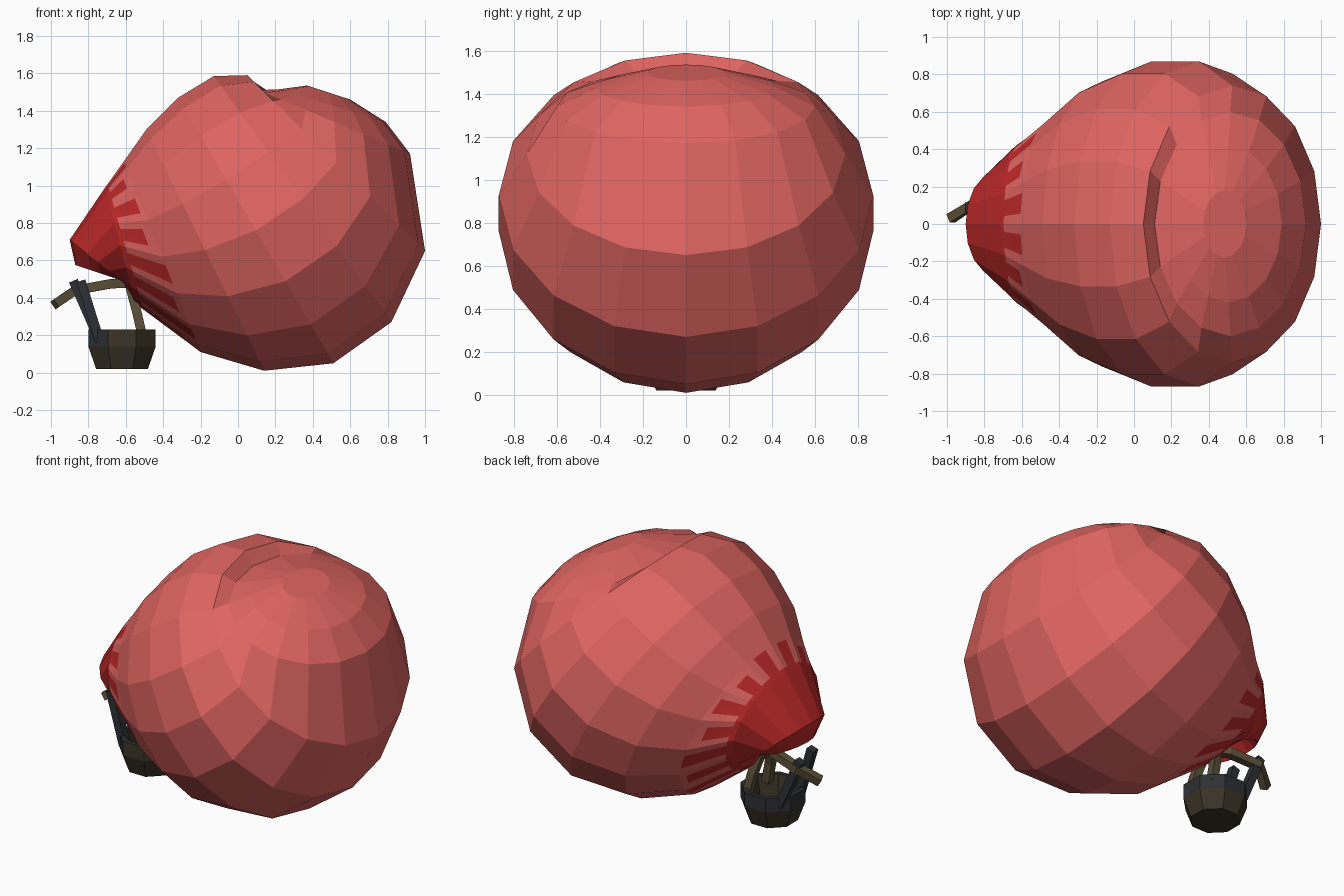
import bpy, bmesh, math
from mathutils import Vector

if "Cube" in bpy.data.objects:
    bpy.data.objects.remove(bpy.data.objects["Cube"])


def material(name, rgb):
    m = bpy.data.materials.new(name)
    m.diffuse_color = (*rgb, 1)
    m.use_nodes = True
    m.node_tree.nodes["Principled BSDF"].inputs["Base Color"].default_value = m.diffuse_color
    return m


PINK = material("faded pink cloth", (0.74, 0.13, 0.12))
RED = material("red cloth", (0.52, 0.022, 0.022))
WOOD = material("weathered wood", (0.10, 0.075, 0.038))
WICKER = material("dark wicker", (0.045, 0.034, 0.020))
SLATE = material("slate trim", (0.026, 0.029, 0.034))


def finish(bm, name, mats):
    mesh = bpy.data.meshes.new(name)
    bm.to_mesh(mesh)
    bm.free()
    for m in mats:
        mesh.materials.append(m)
    ob = bpy.data.objects.new(name, mesh)
    bpy.context.collection.objects.link(ob)
    return ob


# Collapsed envelope: tilted rings, each given by its upper and lower point (x, z) and half width
RINGS = [
    (-0.81, 0.63, -0.66, 0.55, 0.12),   # inside the mouth
    (-0.87, 0.575, -0.60, 0.485, 0.19),  # lip
    (-0.90, 0.71, -0.60, 0.47, 0.27),
    (-0.71, 0.99, -0.55, 0.37, 0.42),
    (-0.61, 1.13, -0.20, 0.11, 0.58),
    (-0.49, 1.30, 0.14, 0.01, 0.76),
    (-0.32, 1.47, 0.51, 0.05, 0.87),
    (-0.13, 1.585, 0.82, 0.27, 0.87),
    (0.05, 1.59, 1.00, 0.65, 0.74),
    (0.11, 1.51, 0.92, 1.17, 0.60),     # sunken crown behind the fold
    (0.22, 1.515, 0.79, 1.34, 0.42),
    (0.37, 1.535, 0.60, 1.46, 0.18),
]
SIDES = 16
FINE = 8          # subdivision of the band with the painted fingers
FINGER_BAND = 3


def ring_points(r):
    top, low = Vector((r[0], 0, r[1])), Vector((r[2], 0, r[3]))
    pts = []
    for i in range(SIDES):
        a = math.tau * i / SIDES
        pts.append((top + low) / 2 + (top - low) / 2 * math.cos(a)
                   + Vector((0, r[4] * math.sin(a), 0)))
    return pts


def finger_reach(i, s):
    # rounded painted fingers, one on each side of the ring, of varied length
    wave = abs(math.sin(math.pi * s))
    k = min(i, SIDES - 1 - i)
    tip = (0.95, 0.7, 0.9, 0.75, 1.0, 0.85, 1.0, 0.8)[k]
    return 0.1 + (tip - 0.1) * (1 if wave > 0.75 else 0.75 if wave > 0.6 else 0)


bm = bmesh.new()
rings = [ring_points(r) for r in RINGS]
for b in range(len(rings) - 1):
    lo, hi = rings[b], rings[b + 1]
    n = FINE if b == FINGER_BAND else 1
    for i in range(SIDES):
        j = (i + 1) % SIDES

        def at(s, t):
            return lo[i].lerp(lo[j], s).lerp(hi[i].lerp(hi[j], s), t)
        for p in range(n):
            for q in range(n):
                s0, s1, t0, t1 = p / n, (p + 1) / n, q / n, (q + 1) / n
                f = bm.faces.new([bm.verts.new(at(*c)) for c in
                                  ((s0, t0), (s0, t1), (s1, t1), (s1, t0))])
                red = b < FINGER_BAND
                if b == FINGER_BAND:
                    red = (t0 + t1) / 2 < finger_reach(i, (s0 + s1) / 2)
                f.material_index = 1 if red else 0
bm.faces.new([bm.verts.new(p) for p in rings[0]]).material_index = 1
bm.faces.new([bm.verts.new(p) for p in reversed(rings[-1])])
bmesh.ops.remove_doubles(bm, verts=bm.verts, dist=0.0005)
finish(bm, "collapsed_envelope", [PINK, RED])

# Octagonal basket, hollow, with a slate upper band
bm = bmesh.new()
profile = [(0.15, 0.02), (0.195, 0.14), (0.195, 0.23), (0.165, 0.23), (0.13, 0.06)]
loops = []
for r, z in profile:
    loops.append([bm.verts.new((-0.62 + r * math.cos((k + 0.5) * math.tau / 8),
                                r * math.sin((k + 0.5) * math.tau / 8), z)) for k in range(8)])
for b in range(len(loops) - 1):
    for k in range(8):
        f = bm.faces.new((loops[b][k], loops[b][(k + 1) % 8],
                          loops[b + 1][(k + 1) % 8], loops[b + 1][k]))
        f.normal_update()
        if b in (1, 2) and (f.normal.y > -0.3 or f.normal.x < -0.5):
            f.material_index = 1
bm.faces.new(list(reversed(loops[0])))
bm.faces.new(loops[-1])
finish(bm, "basket", [WICKER, SLATE])


# Struts and the broken load frame
def beam(name, points, mat, w=0.05):
    bm = bmesh.new()
    pts = [Vector(p) for p in points]
    prev = None
    for i, p in enumerate(pts):
        d = (pts[min(i + 1, len(pts) - 1)] - pts[max(i - 1, 0)]).normalized()
        side = d.cross(Vector((0, 1, 0))).normalized() * w / 2
        up = d.cross(side).normalized() * w / 2
        cur = [bm.verts.new(p + a * side + c * up)
               for a, c in ((-1, -1), (1, -1), (1, 1), (-1, 1))]
        if prev:
            for k in range(4):
                bm.faces.new((prev[k], prev[(k + 1) % 4], cur[(k + 1) % 4], cur[k]))
        else:
            bm.faces.new(list(reversed(cur)))
        prev = cur
    bm.faces.new(prev)
    bmesh.ops.recalc_face_normals(bm, faces=bm.faces)
    finish(bm, name, [mat])


for tag, s in (("front", -1), ("back", 1)):
    beam("wood_strut_" + tag, [(-0.51, 0.10 * s, 0.19), (-0.54, 0.09 * s, 0.32),
                               (-0.585, 0.05 * s, 0.49)], WOOD)
    beam("slate_strut_" + tag, [(-0.74, 0.10 * s, 0.17),
                                (-0.86 - 0.02 * s, 0.09 * s, 0.49)], SLATE)
beam("broken_frame_bar", [(-0.58, 0.0, 0.48), (-0.68, 0.06, 0.475),
                          (-0.87, 0.10, 0.44), (-0.98, 0.03, 0.365)], WOOD)
